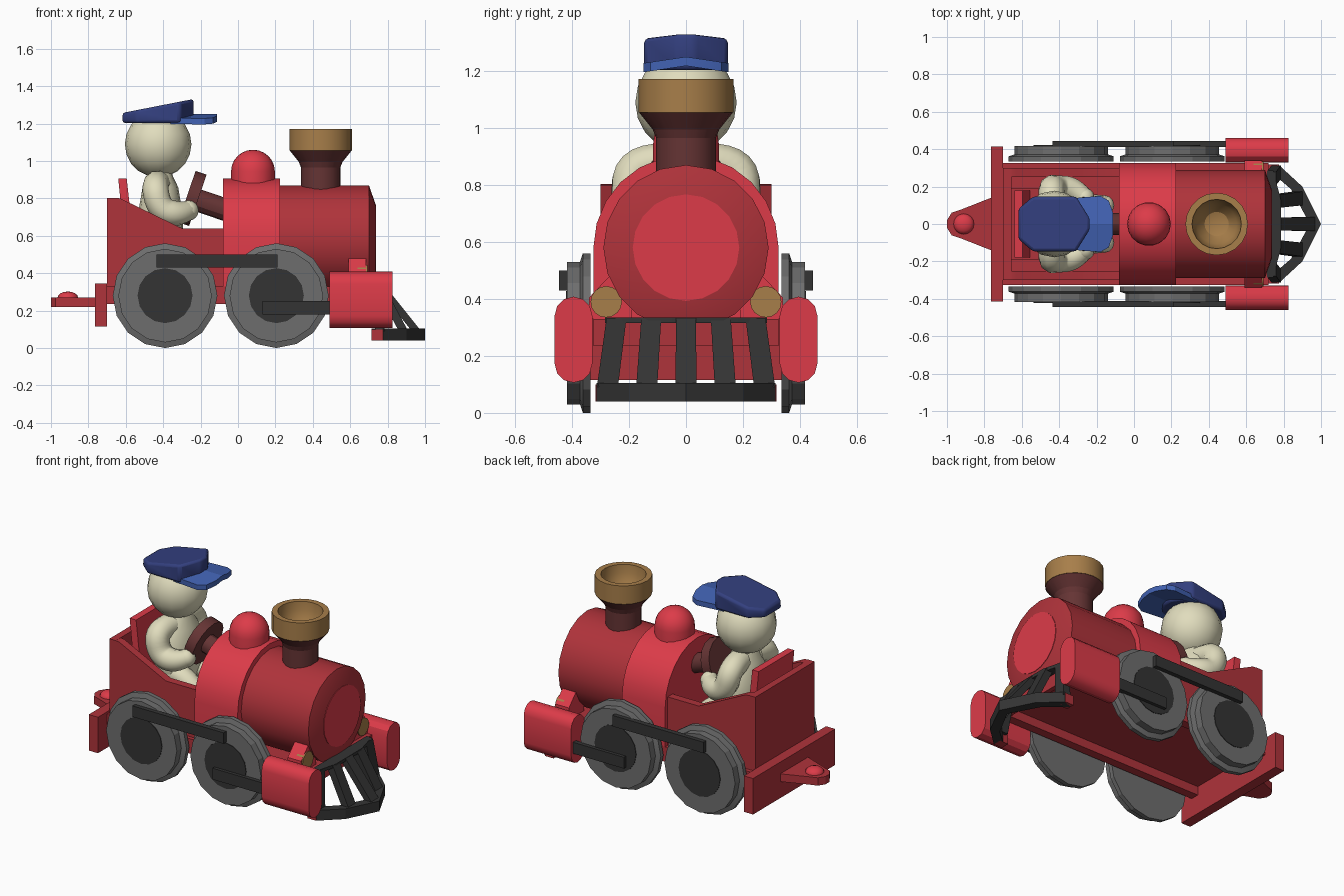
import bpy, bmesh, math
from mathutils import Vector

if "Cube" in bpy.data.objects:
    bpy.data.objects.remove(bpy.data.objects["Cube"])

COLS = {
    "bright red": (0.72, 0.044, 0.066), "dark red": (0.43, 0.033, 0.043),
    "maroon": (0.13, 0.034, 0.034), "brass": (0.39, 0.21, 0.068),
    "cream": (0.75, 0.72, 0.51), "navy": (0.033, 0.05, 0.21),
    "blue": (0.054, 0.122, 0.45), "grey": (0.155, 0.155, 0.155),
    "charcoal": (0.034, 0.034, 0.034)}
MATS = {}
for k, c in COLS.items():
    MATS[k] = bpy.data.materials.new(k)
    MATS[k].diffuse_color = (*c, 1)


def finish(name, bm, mat, smooth=30):
    bmesh.ops.remove_doubles(bm, verts=bm.verts, dist=1e-5)
    bmesh.ops.recalc_face_normals(bm, faces=bm.faces)
    me = bpy.data.meshes.new(name)
    bm.to_mesh(me)
    bm.free()
    me.materials.append(MATS[mat])
    me.polygons.foreach_set("use_smooth", [True] * len(me.polygons))
    me.set_sharp_from_angle(angle=math.radians(smooth))
    ob = bpy.data.objects.new(name, me)
    bpy.context.collection.objects.link(ob)
    return ob


def loft(name, a, b, mat, smooth=30):
    """Solid between two matching outlines."""
    bm = bmesh.new()
    va, vb = [[bm.verts.new(p) for p in pts] for pts in (a, b)]
    bm.faces.new(va)
    bm.faces.new(vb)
    for i in range(len(va)):
        j = (i + 1) % len(va)
        bm.faces.new((va[i], va[j], vb[j], vb[i]))
    return finish(name, bm, mat, smooth)


def prism(name, pts, axis, lo, hi, mat):
    """Extrude a 2D outline along x, y or z."""
    def at(d):
        return [{"x": (d, u, v), "y": (u, d, v), "z": (u, v, d)}[axis] for u, v in pts]
    return loft(name, at(lo), at(hi), mat)


def box(name, x, y, z, mat):
    return prism(name, [(x[0], y[0]), (x[1], y[0]), (x[1], y[1]), (x[0], y[1])], "z", *z, mat)


def lathe(name, prof, origin, axis, mat, n=16, smooth=30, scale=(1, 1, 1)):
    """Revolve (radius, height) points round an axis."""
    q = Vector(axis).to_track_quat("Z", "Y")
    bm = bmesh.new()
    rings = []
    for r, h in prof:
        ring = []
        for i in range(n):
            t = 2 * math.pi * i / n
            v = q @ Vector((r * math.cos(t), r * math.sin(t), h))
            ring.append(bm.verts.new([o + c * s for o, c, s in zip(origin, v, scale)]))
        rings.append(ring)
    for a, b in zip(rings, rings[1:]):
        for i in range(n):
            j = (i + 1) % n
            bm.faces.new((a[i], a[j], b[j], b[i]))
    bmesh.ops.dissolve_degenerate(bm, dist=1e-6, edges=bm.edges)
    return finish(name, bm, mat, smooth)


def disc(name, r, h0, h1, origin, axis, mat, n=16):
    return lathe(name, [(0, h0), (r, h0), (r, h1), (0, h1)], origin, axis, mat, n)


def tube(name, pts, r, mat):
    """Rounded limb swept along a smooth path, with a ball at the end."""
    cu = bpy.data.curves.new(name, "CURVE")
    cu.dimensions = "3D"
    cu.bevel_depth, cu.bevel_resolution, cu.use_fill_caps = r, 3, True
    sp = cu.splines.new("NURBS")
    sp.points.add(len(pts) - 1)
    for p, c in zip(sp.points, pts):
        p.co = (*c, 1)
    sp.points[-1].radius = 0.75
    sp.use_endpoint_u, sp.order_u, sp.resolution_u = True, 3, 5
    tmp = bpy.data.objects.new(name + "_path", cu)
    bm = bmesh.new()
    bm.from_mesh(bpy.data.meshes.new_from_object(tmp))
    bpy.data.objects.remove(tmp)
    ball = bmesh.ops.create_uvsphere(bm, u_segments=12, v_segments=8, radius=r * 0.78)
    bmesh.ops.translate(bm, verts=ball["verts"], vec=pts[-1])
    return finish(name, bm, mat, 50)


def dome_profile(r, z0, zc, height, n=6):
    return [(0, z0), (r, z0)] + [(r * math.cos(t), zc + height * math.sin(t))
                                for t in [math.pi / 2 * i / n for i in range(n + 1)]]


# Frame: floor, side rails, end beams
box("floor", (-0.70, 0.72), (-0.325, 0.325), (0.29, 0.33), "dark red")
box("front_frame", (0.69, 0.72), (-0.325, 0.325), (0.235, 0.30), "dark red")
box("rear_beam", (-0.765, -0.70), (-0.415, 0.415), (0.115, 0.345), "dark red")
hitch = [(-0.765, 0.14), (-0.93, 0.075), (-0.975, 0.06), (-1.0, 0.02)]
prism("hitch_plate", hitch + [(x, -y) for x, y in hitch[::-1]], "z", 0.22, 0.27, "dark red")
lathe("hitch_knob", dome_profile(0.055, 0.26, 0.27, 0.032, 4), (-0.91, 0, 0), (0, 0, 1), "bright red", 16)

# Boiler and its arched rear section
lathe("boiler", [(0, 0.2), (0.29, 0.2), (0.29, 0.70), (0.19, 0.735), (0, 0.735)],
      (0, 0, 0.58), (1, 0, 0), "dark red", 20)
disc("boiler_face", 0.187, 0.73, 0.738, (0, 0, 0.58), (1, 0, 0), "bright red", 20)
arch = [(-0.325, 0.235)] + [(-0.325 * math.cos(t), 0.58 + 0.325 * math.sin(t))
        for t in [math.pi * i / 12 for i in range(13)]] + [(0.325, 0.235)]
arch[0], arch[-1] = (-0.325, 0.325), (0.325, 0.325)
prism("boiler_arch", arch, "x", -0.08, 0.225, "bright red")
lathe("steam_dome", dome_profile(0.117, 0.85, 0.945, 0.115), (0.08, 0, 0), (0, 0, 1), "bright red", 18)

# Chimney with brass bowl
lathe("chimney_stem", [(0, 0.8), (0.105, 0.8), (0.105, 0.98), (0.165, 1.055), (0.14, 1.055),
      (0.08, 0.9), (0, 0.9)], (0.442, 0, 0), (0, 0, 1), "maroon", 20)
lathe("chimney_bowl", [(0, 0.95), (0.08, 0.95), (0.14, 1.055), (0.167, 1.055), (0.167, 1.172),
      (0.132, 1.172), (0.127, 1.12), (0.107, 1.06), (0.065, 1.01), (0, 0.99)],
      (0.442, 0, 0), (0, 0, 1), "brass", 20)

# Cab walls and seat
box("cab_back", (-0.70, -0.655), (-0.30, 0.30), (0.33, 0.803), "dark red")
box("seat", (-0.66, -0.33), (-0.19, 0.19), (0.33, 0.56), "dark red")
prism("seat_back", [(-0.60, 0.5), (-0.55, 0.5), (-0.595, 0.905), (-0.64, 0.905)],
      "y", -0.18, 0.18, "bright red")

for s, side in ((1, "left"), (-1, "right")):
    def sp(pts):
        return [(y * s, z) for y, z in pts]
    box(f"{side}_rail", (-0.70, 0.72), (0.27 * s, 0.325 * s), (0.235, 0.33), "dark red")
    prism(f"{side}_cab_wall", [(-0.66, 0.33), (-0.66, 0.803), (-0.63, 0.80), (-0.30, 0.64),
          (-0.07, 0.64), (-0.07, 0.33)], "y", 0.25 * s, 0.30 * s, "dark red")
    # Wheels, hubs and rods
    for x, pos in ((-0.39, "rear"), (0.205, "front")):
        lathe(f"{side}_{pos}_wheel", [(0, 0.335), (0.28, 0.335), (0.28, 0.362), (0.25, 0.372),
              (0.25, 0.418), (0, 0.418)], (x, 0, 0.28), (0, s, 0), "grey", 16, 15)
        disc(f"{side}_{pos}_hub", 0.147, 0.41, 0.422, (x, 0, 0.28), (0, s, 0), "charcoal")
    box(f"{side}_coupling_rod", (-0.435, 0.21), (0.412 * s, 0.445 * s), (0.43, 0.50), "charcoal")
    box(f"{side}_piston_rod", (0.13, 0.52), (0.412 * s, 0.443 * s), (0.18, 0.252), "charcoal")
    # Steam cylinder with rounded top and bottom
    cyl = [(0.395 + 0.066 * math.cos(t), (0.342 if i < 7 else 0.172) + 0.066 * math.sin(t))
           for i, t in enumerate([math.pi * k / 6 for k in range(7)] +
                                 [math.pi * (1 + k / 6) for k in range(7)])]
    prism(f"{side}_steam_cylinder", sp(cyl), "x", 0.49, 0.825, "bright red")
    prism(f"{side}_steam_pipe", sp([(0.19, 0.50), (0.25, 0.50), (0.34, 0.405), (0.34, 0.33),
          (0.19, 0.33)]), "x", 0.59, 0.685, "bright red")
    disc(f"{side}_lamp", 0.055, 0.64, 0.692, (0, 0.28 * s, 0.39), (1, 0, 0), "brass")
    box(f"{side}_guard_mount", (0.715, 0.775), (0.26 * s, 0.317 * s), (0.04, 0.10), "dark red")

# Pointed track guard at the front
nose = [(0.775, 0.315), (0.90, 0.20), (1.0, 0)]
outer = nose + [(x, -y) for x, y in nose[-2::-1]]
inner = [(x - 0.06, y * 0.93) for x, y in outer]
for i in range(4):
    prism(f"guard_rail_{i}", [outer[i], outer[i + 1], inner[i + 1], inner[i]],
          "z", 0.04, 0.105, "charcoal")
top = [(0.71, 0.285), (0.745, 0.285), (0.785, 0.13)]
prism("guard_top", top + [(x, -y) for x, y in top[::-1]], "z", 0.315, 0.335, "charcoal")
for i in range(-2, 3):
    yb, yt = 0.138 * i, 0.122 * i
    xb = (0.955, 0.885, 0.76)[abs(i)]
    xt = (0.76, 0.755, 0.735)[abs(i)]

    def ring(x, y, z, w):
        return [(x - 0.025, y - w, z), (x + 0.025, y - w, z), (x + 0.025, y + w, z), (x - 0.025, y + w, z)]
    loft(f"guard_bar_{i + 3}", ring(xb, yb, 0.09, 0.037), ring(xt, yt, 0.333, 0.035), "charcoal")

# Steering wheel and column
col = Vector((0.94, 0, -0.32))
disc("steering_wheel", 0.145, -0.03, 0.032, (-0.245, 0, 0.80), col, "maroon", 16)
disc("steering_column", 0.06, 0, 0.22, (-0.245, 0, 0.80), col, "maroon", 12)

# Driver
lathe("driver_head", [(0.178 * math.sin(t), -0.178 * math.cos(t)) for t in
      [math.pi * i / 10 for i in range(11)]], (-0.427, 0, 1.09), (0, 0, 1), "cream", 16, 60)
lathe("driver_torso", [(0, 0.52), (0.10, 0.53), (0.13, 0.62), (0.12, 0.75), (0.10, 0.86),
      (0.07, 0.92), (0.05, 0.98), (0, 0.98)], (-0.415, 0, 0), (0, 0, 1), "cream", 16, 60, (0.95, 1.35, 1))
for s, side in ((1, "left"), (-1, "right")):
    tube(f"driver_{side}_arm", [(-0.43, 0.07 * s, 0.88), (-0.45, 0.19 * s, 0.88), (-0.42, 0.195 * s, 0.74),
         (-0.32, 0.185 * s, 0.71), (-0.265, 0.14 * s, 0.735)], 0.07, "cream")
    tube(f"driver_{side}_leg", [(-0.43, 0.09 * s, 0.60), (-0.30, 0.10 * s, 0.61),
         (-0.16, 0.10 * s, 0.46)], 0.07, "cream")

# Cap with slanted crown and arched visor
crown = [(-0.618, 0.08), (-0.54, 0.147), (-0.31, 0.147), (-0.237, 0.03)]
crown += [(x, -y) for x, y in crown[::-1]]
cap = loft("cap_crown", [(x, y, 1.203) for x, y in crown],
           [(x, y, 1.257 + (x + 0.618) * 0.195) for x, y in crown], "navy", 50)
bev = cap.modifiers.new("soft_edges", "BEVEL")
bev.width, bev.segments = 0.015, 2
for s, side in ((1, "left"), (-1, "right")):
    visor = [(-0.36, 0), (-0.36, 0.135 * s), (-0.18, 0.15 * s), (-0.135, 0.125 * s), (-0.112, 0.06 * s), (-0.112, 0)]
    loft(f"cap_visor_{side}", [(x, y, 1.218 - 0.15 * abs(y)) for x, y in visor],
         [(x, y, 1.25 - 0.15 * abs(y)) for x, y in visor], "blue")

for m in bpy.data.materials:
    if m.users and not m.is_grease_pencil:
        m.use_nodes = True
        m.node_tree.nodes["Principled BSDF"].inputs["Base Color"].default_value = m.diffuse_color
